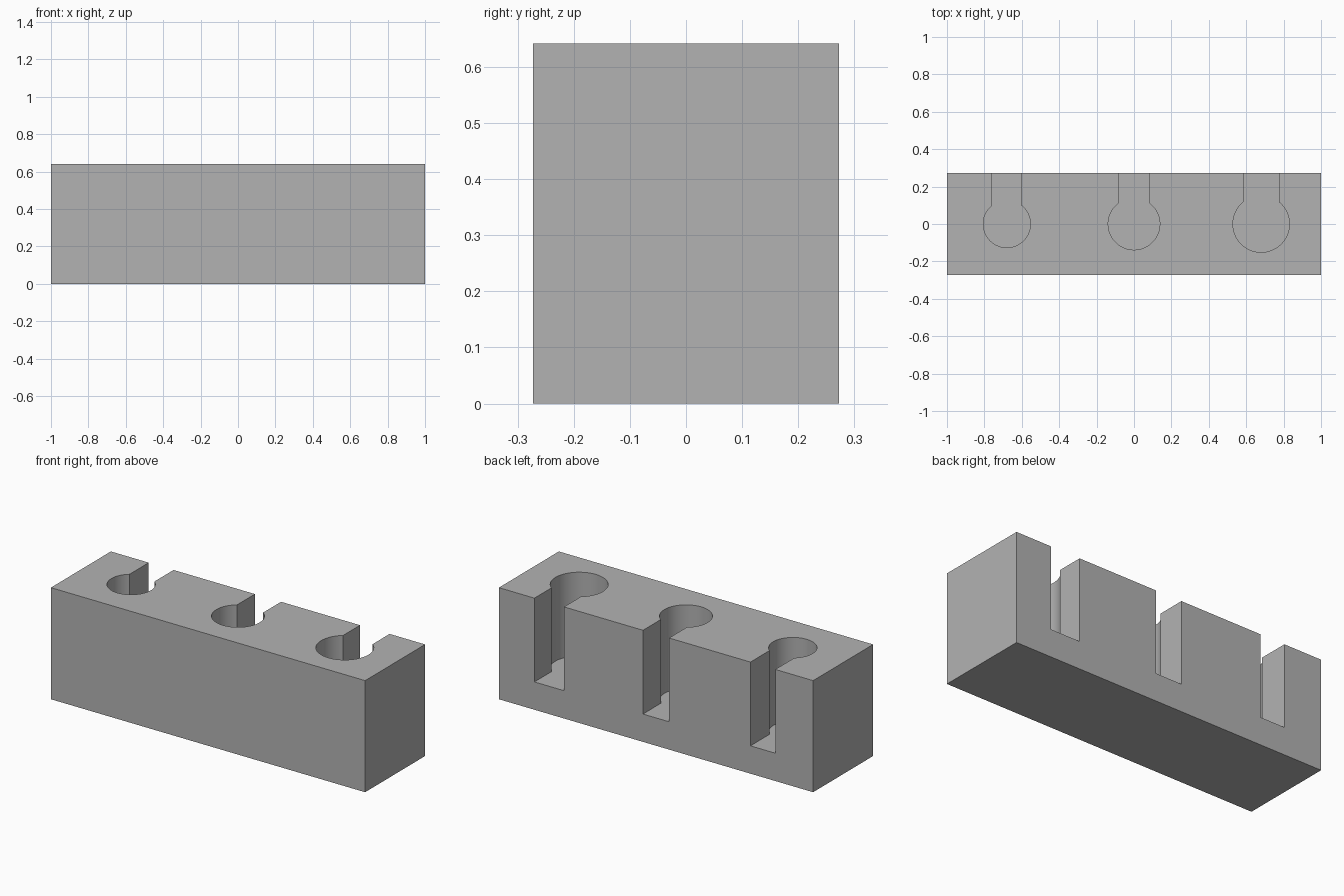
import bpy, bmesh, math

cube = bpy.data.objects.get("Cube")
if cube:
    bpy.data.objects.remove(cube, do_unlink=True)

LENGTH, DEPTH, HEIGHT, FLOOR = 2.0, 0.545, 0.642, 0.16
# (centre x, bore radius, slot half width)
POCKETS = [(-0.68, 0.126, 0.079), (0.0, 0.138, 0.083), (0.68, 0.151, 0.094)]

grey = bpy.data.materials.new("Plain grey")
grey.use_nodes = True
grey.diffuse_color = (0.45, 0.45, 0.45, 1)
grey.node_tree.nodes["Principled BSDF"].inputs["Base Color"].default_value = grey.diffuse_color


def extrude_profile(name, points, bottom, top):
    """Make a solid by extruding a flat outline upwards."""
    bm = bmesh.new()
    face = bm.faces.new([bm.verts.new((x, y, bottom)) for x, y in points])
    new = bmesh.ops.extrude_face_region(bm, geom=[face])["geom"]
    verts = [v for v in new if isinstance(v, bmesh.types.BMVert)]
    bmesh.ops.translate(bm, verts=verts, vec=(0, 0, top - bottom))
    bmesh.ops.recalc_face_normals(bm, faces=bm.faces)
    mesh = bpy.data.meshes.new(name)
    bm.to_mesh(mesh)
    bm.free()
    mesh.materials.append(grey)
    obj = bpy.data.objects.new(name, mesh)
    bpy.context.collection.objects.link(obj)
    return obj


def keyhole(cx, radius, half, steps=64):
    """Round bore outline that opens into a straight slot at the back."""
    start = math.acos(half / radius)
    sweep = math.pi + 2 * start
    angles = [start - sweep * i / steps for i in range(steps + 1)]
    arc = [(cx + radius * math.cos(a), radius * math.sin(a)) for a in angles]
    return arc + [(cx - half, DEPTH), (cx + half, DEPTH)]


# Solid block
w, d = LENGTH / 2, DEPTH / 2
block = extrude_profile("holder_block", [(-w, -d), (w, -d), (w, d), (-w, d)], 0, HEIGHT)
bpy.ops.object.select_all(action="DESELECT")
block.select_set(True)
bpy.context.view_layer.objects.active = block

# Keyhole pockets cut from the top and back
for pocket in POCKETS:
    cutter = extrude_profile("pocket_cutter", keyhole(*pocket), FLOOR, HEIGHT + 0.1)
    cutter.hide_render = True
    cut = block.modifiers.new("Pocket", "BOOLEAN")
    cut.operation = "DIFFERENCE"
    cut.solver = "EXACT"
    cut.object = cutter
    bpy.ops.object.modifier_apply(modifier=cut.name)
    bpy.data.objects.remove(cutter, do_unlink=True)

bpy.ops.object.shade_smooth_by_angle(angle=math.radians(30))
